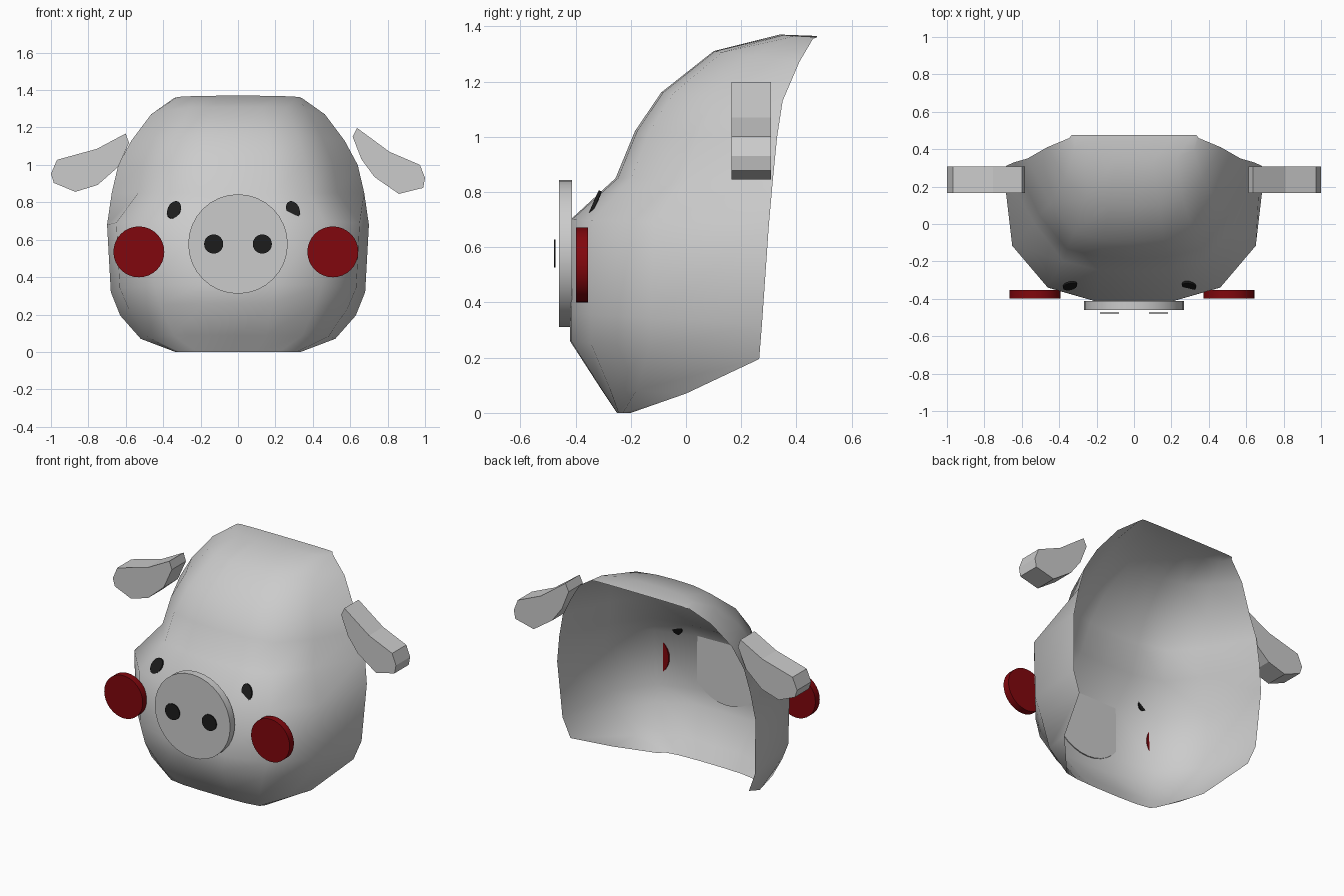
import bpy, bmesh
from math import radians
from mathutils import Matrix, Vector

if "Cube" in bpy.data.objects:
    bpy.data.objects.remove(bpy.data.objects["Cube"])


def material(name, rgb):
    m = bpy.data.materials.new(name)
    m.diffuse_color = (*rgb, 1)
    m.use_nodes = True
    m.node_tree.nodes["Principled BSDF"].inputs["Base Color"].default_value = m.diffuse_color
    return m


RED = material("red", (0.22, 0.002, 0.004))
BLACK = material("black", (0.012, 0.012, 0.012))


def finish(name, bm, mat=None, angle=None):
    me = bpy.data.meshes.new(name)
    bm.to_mesh(me)
    bm.free()
    ob = bpy.data.objects.new(name, me)
    bpy.context.collection.objects.link(ob)
    if mat:
        me.materials.append(mat)
    if angle:
        bpy.ops.object.select_all(action='DESELECT')
        bpy.context.view_layer.objects.active = ob
        ob.select_set(True)
        bpy.ops.object.shade_smooth_by_angle(angle=radians(angle))
    return ob


def disc(name, centre, u, v, depth, mat=None, seg=32):
    """Thin elliptical plate spanned by half axes u and v."""
    u, v = Vector(u), Vector(v)
    n = u.cross(v).normalized() * depth
    mtx = Matrix((u, v, n)).transposed().to_4x4()
    mtx.translation = centre
    bm = bmesh.new()
    bmesh.ops.create_cone(bm, cap_ends=True, segments=seg, radius1=1,
                          radius2=1, depth=1, matrix=mtx)
    bmesh.ops.recalc_face_normals(bm, faces=bm.faces)
    return finish(name, bm, mat, 35)


# Head shell, open at the back: rows of (front z, front y, rim z, rim y, rim x)
ROWS = [(0, -.25, 0, -.2, .335), (.09, -.31, .07, 0, .52),
        (.26, -.42, .195, .265, .63), (.36, -.42, .32, .275, .68),
        (.70, -.418, .68, .30, .70), (.85, -.255, .85, .315, .675),
        (1.02, -.185, 1.0, .33, .64), (1.16, -.09, 1.13, .35, .57),
        (1.31, .10, 1.27, .41, .465), (1.37, .34, 1.355, .46, .345),
        (1.365, .475, 1.36, .475, .335)]
# Cross-sections from centre to rim: (share of width, share of depth)
SNOUT = [(0, 0), (.29, .006), (.66, .11), (.93, .42), (1, 1)]
BROW = [(0, 0), (.28, .015), (.56, .1), (.79, .45), (1, 1)]
bm = bmesh.new()
grid = []
for zf, yf, zr, yr, xr in ROWS:
    half = BROW if .8 < zf < 1.35 else SNOUT
    columns = [(-fx, fy) for fx, fy in half[:0:-1]] + half
    grid.append([bm.verts.new((xr * fx, yf + (yr - yf) * fy,
                               zf + (zr - zf) * fy)) for fx, fy in columns])
for a, b in zip(grid, grid[1:]):
    for i in range(len(a) - 1):
        bm.faces.new((a[i], a[i + 1], b[i + 1], b[i]))
finish("head_shell", bm, None, 80)

# Snout and nostrils
disc("snout", (0, -.4355, .577), (.266, 0, 0), (0, 0, .266), .047)
for s, side in ((-1, "left"), (1, "right")):
    disc("nostril_" + side, (s * .13, -.475, .577), (.051, 0, 0),
         (0, 0, .051), .006, BLACK)
    # Eyes lie tilted on the brow
    disc("eye_" + side, (-.342 if s < 0 else .294, -.33, .758),
         (s * -.022, .019, .043), (s * .03, .006, .016), .012, BLACK, 24)
    # Cheeks
    disc("cheek_" + side, (-.53 if s < 0 else .507, -.376, .535),
         (.136, 0, 0), (0, 0, .136), .044, RED)


# Ears: outlines extruded in depth
def ear(name, outline):
    bm = bmesh.new()
    face = bm.faces.new([bm.verts.new((x, .165, z)) for x, z in outline])
    ext = bmesh.ops.extrude_face_region(bm, geom=[face])
    moved = [g for g in ext["geom"] if isinstance(g, bmesh.types.BMVert)]
    bmesh.ops.translate(bm, verts=moved, vec=(0, .143, 0))
    bmesh.ops.recalc_face_normals(bm, faces=bm.faces)
    finish(name, bm)


ear("ear_right", [(.636, 1.198), (.613, 1.15), (.66, 1.03), (.73, .935),
                  (.86, .845), (.99, .877), (1, .93), (.973, 1.0), (.81, 1.07)])
ear("ear_left", [(-.6, 1.168), (-.583, 1.118), (-.64, .99), (-.75, .893),
                 (-.87, .856), (-.985, .904), (-1, .952), (-.968, 1.027),
                 (-.754, 1.086)])
